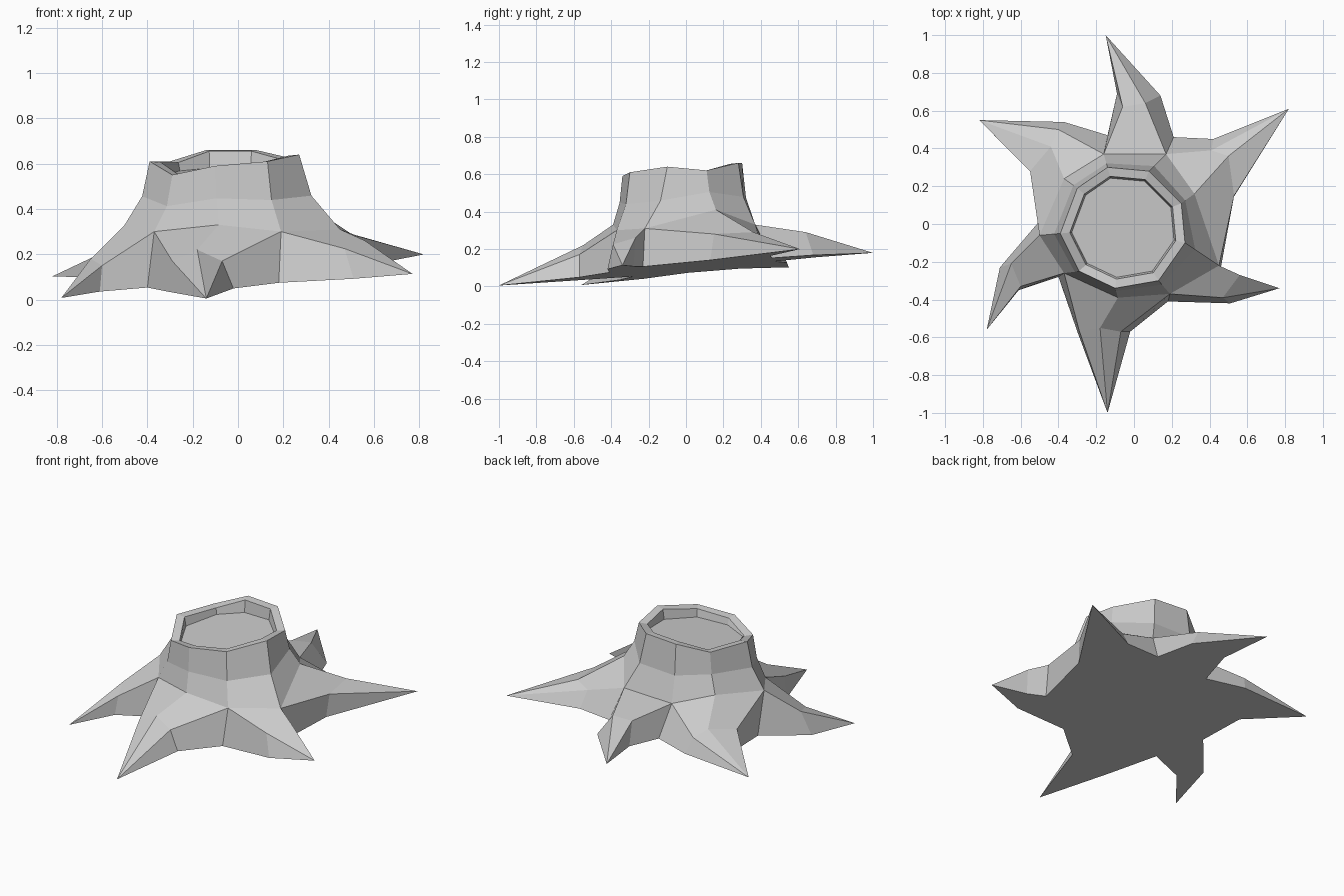
import bpy
import bmesh
from mathutils import Vector

default_cube = bpy.data.objects.get("Cube")
if default_cube:
    bpy.data.objects.remove(default_cube, do_unlink=True)

wood = bpy.data.materials.new("weathered grey wood")
wood.use_nodes = True
wood_colour = (0.6, 0.6, 0.6, 1)
wood.diffuse_color = wood_colour
wood.node_tree.nodes["Principled BSDF"].inputs["Base Color"].default_value = wood_colour


def ground(x, y):
    """Point on the sloping underside of the stump."""
    return Vector((x, y, max(0, 0.1 + 0.056 * x + 0.0875 * y)))


def make_object(name, bm):
    bmesh.ops.remove_doubles(bm, verts=bm.verts, dist=0.0005)
    bmesh.ops.recalc_face_normals(bm, faces=bm.faces)
    mesh = bpy.data.meshes.new(name)
    bm.to_mesh(mesh)
    bm.free()
    mesh.materials.append(wood)
    stump_part = bpy.data.objects.new(name, mesh)
    bpy.context.collection.objects.link(stump_part)
    return stump_part


def add_face(bm, points):
    return bm.faces.new([bm.verts.new(point) for point in points])


def bridge(bm, lower, upper, closed=False):
    """Join two rows of points with quads."""
    count = len(lower)
    for i in range(count if closed else count - 1):
        j = (i + 1) % count
        add_face(bm, (lower[i], lower[j], upper[j], upper[i]))


# Nine columns run around the trunk, counter-clockwise from the front right
rim = [Vector(p) for p in (
    (-.29, -.25, .55), (-.10, -.34, .59), (.13, -.30, .61),
    (.27, -.10, .64), (.25, .11, .62), (.08, .28, .66),
    (-.14, .30, .66), (-.30, .19, .61), (-.39, -.05, .61))]
shoulder = [Vector(p) for p in (
    (-.37, -.26, .30), (-.085, -.39, .33), (.19, -.37, .30),
    (.45, -.22, .31), (.32, .16, .41), (.17, .37, .33),
    (-.16, .37, .32), (-.37, .24, .38), (-.50, -.06, .33))]

# Feet of the hollows between neighbouring roots, keyed by trunk column
hollow = {0: (-.40, -.28), 2: (.18, -.41), 3: (.46, -.23),
          5: (.21, .46), 6: (-.14, .47), 8: (-.505, .01)}

# Roots: columns spanned, upper middle points, two middle feet, tip
roots = [
    ((0, 1, 2), ((-.29, -.565, .17), (-.18, -.55, .22), (-.07, -.57, .17)),
     ((-.3, -.57), (-.02, -.57)), (-.14, -1)),
    ((2, 3), ((.47, -.39, .225), (.56, -.27, .26)),
     ((.51, -.42), (.56, -.28)), (.77, -.34)),
    ((3, 4, 5), ((.53, .15, .28), (.50, .36, .29), (.41, .39, .26)),
     ((.52, .13), (.42, .45)), (.82, .61)),
    ((5, 6), ((.06, .64, .29), (-.06, .62, .28)),
     ((.14, .68), (-.09, .69)), (-.15, 1)),
    ((6, 7, 8), ((-.40, .50, .22), (-.44, .41, .25), (-.55, .28, .23)),
     ((-.37, .54), (-.54, .29)), (-.82, .55)),
    ((8, 0), ((-.65, -.21, .18), (-.60, -.33, .15)),
     ((-.71, -.23), (-.61, -.35)), (-.78, -.56)),
]

# Trunk wall with a waist between shoulder and rim
bm = bmesh.new()
waist = []
for top, low in zip(rim, shoulder):
    point = top.lerp(low, 0.3)
    point.z = top.z + (low.z - top.z) * 0.55
    waist.append(point)
bridge(bm, shoulder, waist, closed=True)
bridge(bm, waist, rim, closed=True)

# Roots tapering to points, and the outline of their underside
outline = []
for columns, middle, feet, tip in roots:
    first, last = columns[0], columns[-1]
    inner_row = [ground(*hollow[first])]
    inner_row += [shoulder[c] for c in columns]
    inner_row.append(ground(*hollow[last]))
    middle_row = [ground(*feet[0])]
    middle_row += [Vector(p) for p in middle]
    middle_row.append(ground(*feet[1]))
    end = ground(*tip)
    bridge(bm, inner_row, middle_row)
    for a, b in zip(middle_row, middle_row[1:]):
        add_face(bm, (a, b, end))
    outline += [inner_row[0], middle_row[0], end, middle_row[-1]]
add_face(bm, outline)

# Rim lip and shallow recessed top
centre = sum(rim, Vector()) / len(rim)
lip, floor = [], []
for point in rim:
    inner = point.lerp(centre, 0.15)
    inner.z = point.z - 0.005
    lip.append(inner)
    sunk = point.lerp(centre, 0.18)
    sunk.z = 0.57 + 0.05 * sunk.x + 0.07 * sunk.y
    floor.append(sunk)
bridge(bm, rim, lip, closed=True)
bridge(bm, lip, floor, closed=True)
add_face(bm, floor)
make_object("tree_stump", bm)
